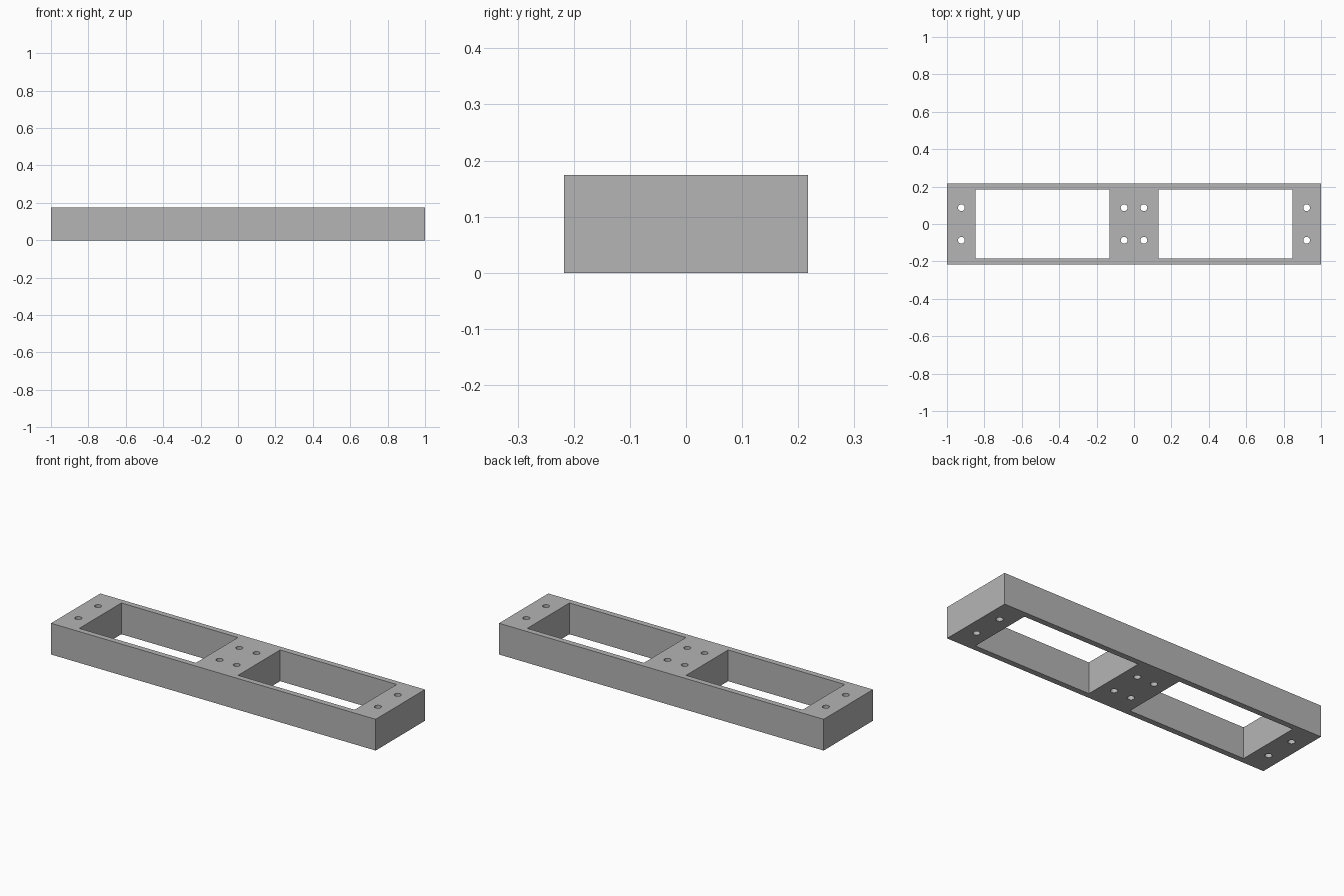
import bpy
import bmesh
from mathutils import Matrix, Vector

default_cube = bpy.data.objects.get("Cube")
if default_cube:
    bpy.data.objects.remove(default_cube)

HEIGHT = 0.174
HALF_DEPTH = 0.217
WINDOW_INNER, WINDOW_OUTER, WINDOW_HALF_DEPTH = 0.13, 0.848, 0.185
HOLE_RADIUS, HOLE_Y = 0.018, 0.087
HOLE_COLUMNS = (0.053, 0.923)


def add_box(bm, centre, size):
    matrix = Matrix.Translation(centre) @ Matrix.Diagonal(Vector(size)).to_4x4()
    bmesh.ops.create_cube(bm, size=1, matrix=matrix)


def make_object(name, bm):
    mesh = bpy.data.meshes.new(name)
    bm.to_mesh(mesh)
    bm.free()
    obj = bpy.data.objects.new(name, mesh)
    bpy.context.collection.objects.link(obj)
    return obj


# Plain grey finish
grey = bpy.data.materials.new("plain grey")
grey.use_nodes = True
colour = (0.46, 0.46, 0.46, 1)
grey.diffuse_color = colour
grey.node_tree.nodes["Principled BSDF"].inputs["Base Color"].default_value = colour

# Solid block
bm = bmesh.new()
add_box(bm, (0, 0, HEIGHT / 2), (2, 2 * HALF_DEPTH, HEIGHT))
frame = make_object("spacer_frame", bm)
frame.data.materials.append(grey)

# Two windows and eight screw holes, mirrored left and right
bm = bmesh.new()
for side in (-1, 1):
    add_box(bm, (side * (WINDOW_INNER + WINDOW_OUTER) / 2, 0, HEIGHT / 2),
            (WINDOW_OUTER - WINDOW_INNER, 2 * WINDOW_HALF_DEPTH, 2 * HEIGHT))
    for x in HOLE_COLUMNS:
        for y in (-HOLE_Y, HOLE_Y):
            bmesh.ops.create_cone(
                bm, cap_ends=True, segments=32, radius1=HOLE_RADIUS,
                radius2=HOLE_RADIUS, depth=2 * HEIGHT,
                matrix=Matrix.Translation((side * x, y, HEIGHT / 2)))
cutter = make_object("opening_cutter", bm)
cutter.data.materials.append(grey)
cutter.hide_render = True

# Cut the openings, then discard the cutter
cut = frame.modifiers.new("openings", "BOOLEAN")
cut.operation = "DIFFERENCE"
cut.solver = "EXACT"
cut.object = cutter
bpy.ops.object.select_all(action="DESELECT")
frame.select_set(True)
bpy.context.view_layer.objects.active = frame
bpy.ops.object.modifier_apply(modifier=cut.name)
bpy.data.objects.remove(cutter)
bpy.ops.object.shade_smooth_by_angle()
